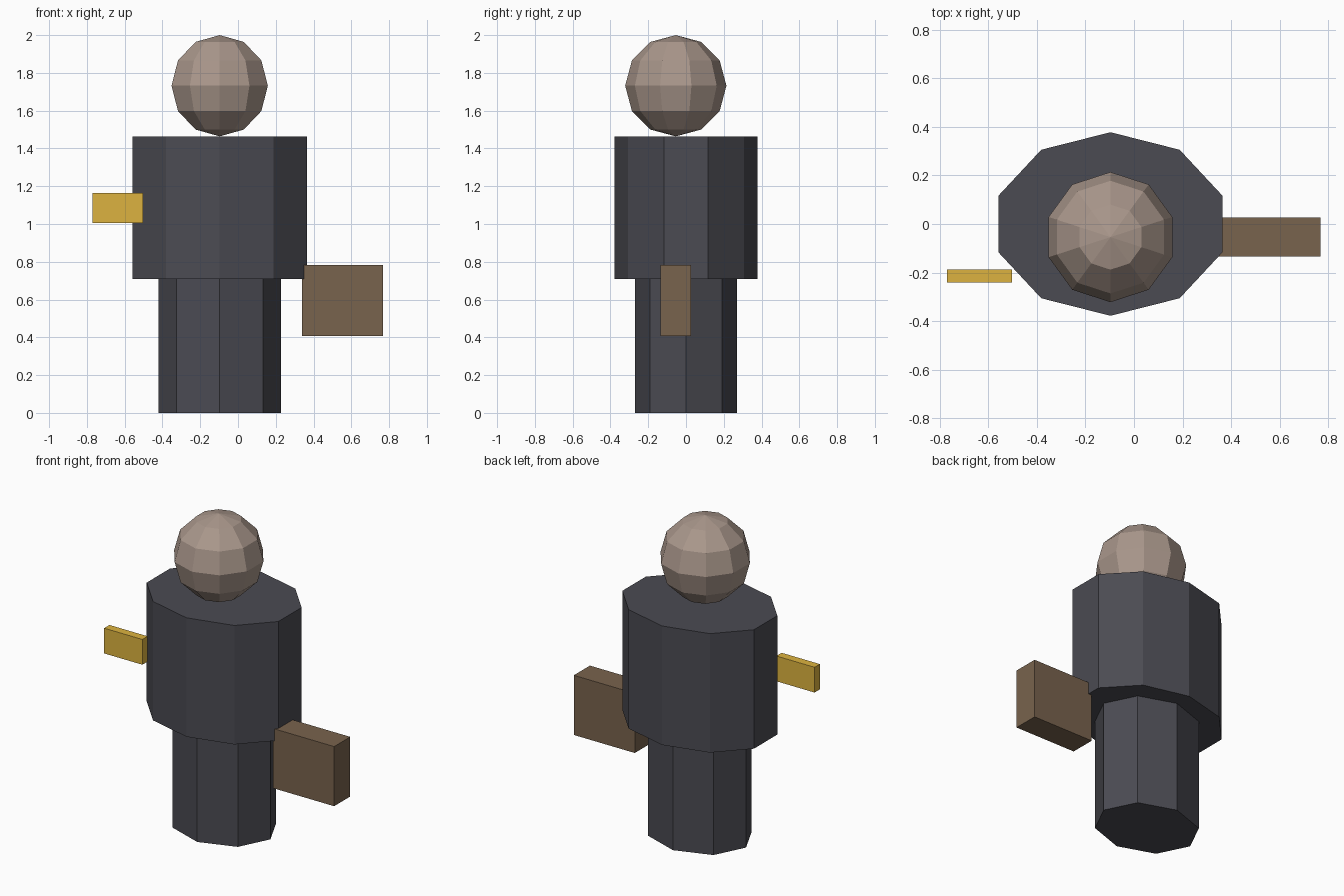
import bpy
from mathutils import Vector

if "Cube" in bpy.data.objects:
    bpy.data.objects.remove(bpy.data.objects["Cube"])


def material(name, rgb):
    mat = bpy.data.materials.new(name)
    mat.diffuse_color = (*rgb, 1)
    mat.use_nodes = True
    mat.node_tree.nodes["Principled BSDF"].inputs["Base Color"].default_value = mat.diffuse_color
    return mat


DARK = material("dark_cloth", (0.07, 0.07, 0.085))
SKIN = material("skin", (0.40, 0.31, 0.26))
BROWN = material("brown_leather", (0.19, 0.125, 0.075))
GOLD = material("gold", (0.72, 0.45, 0.05))
BODY_X = -0.097


def finish(name, scale, mat):
    obj = bpy.context.object
    obj.name = name
    obj.scale = scale
    obj.data.materials.append(mat)
    bpy.ops.object.transform_apply(location=False, rotation=False, scale=True)


def prism(name, sides, rx, ry, z0, z1, mat):
    # upright elliptical prism with a corner on the y axis
    bpy.ops.mesh.primitive_cylinder_add(vertices=sides, radius=1, depth=1,
                                        location=(BODY_X, 0, (z0 + z1) / 2))
    finish(name, (rx, ry, z1 - z0), mat)


def box(name, low, high, mat):
    low, high = Vector(low), Vector(high)
    bpy.ops.mesh.primitive_cube_add(size=1, location=(low + high) / 2)
    finish(name, high - low, mat)


# body
prism("legs", 8, 0.324, 0.27, 0, 0.708, DARK)
prism("torso", 10, 0.485, 0.378, 0.708, 1.462, DARK)

# head
bpy.ops.mesh.primitive_uv_sphere_add(segments=10, ring_count=6, radius=0.268,
                                     location=(BODY_X, -0.054, 1.732))
finish("head", (1, 1, 1), SKIN)

# carried items
box("briefcase", (0.34, -0.134, 0.406), (0.768, 0.027, 0.784), BROWN)
box("gold_bar", (-0.77, -0.241, 1.004), (-0.502, -0.188, 1.164), GOLD)
